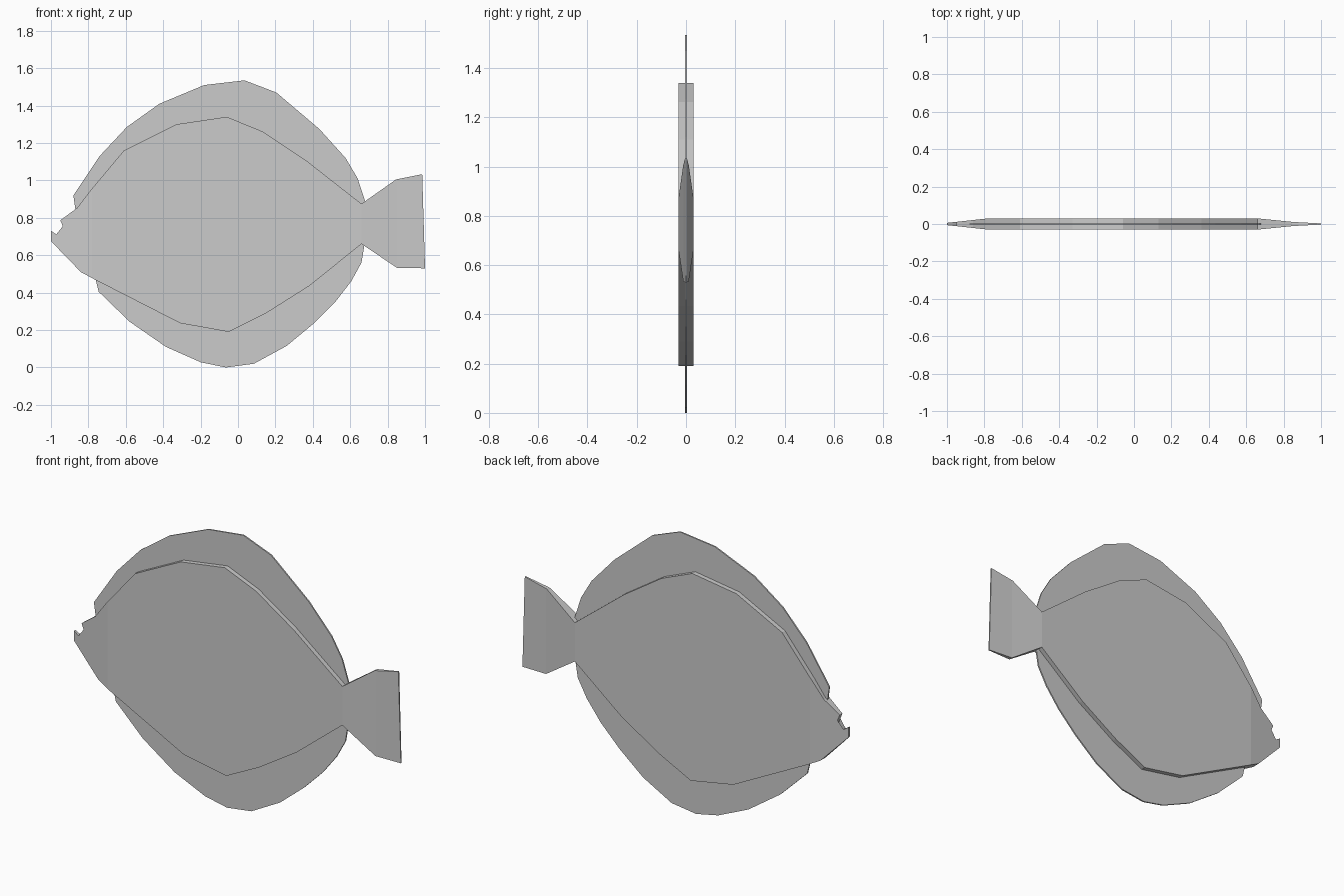
import bpy, bmesh

if "Cube" in bpy.data.objects:
    bpy.data.objects.remove(bpy.data.objects["Cube"])

# half thickness along the length: full body, tapering to jaw and tail edge
TAPER = [(-1.0, 0.006), (-0.78, 0.03), (0.66, 0.03), (0.85, 0.011), (1.0, 0.003)]


def body_half(x):
    for (x0, h0), (x1, h1) in zip(TAPER, TAPER[1:]):
        if x <= x1:
            return h0 + (h1 - h0) * (x - x0) / (x1 - x0)
    return TAPER[-1][1]


def plate(name, outline, half, cuts=()):
    """Solid from an x-z outline with half thickness half(x)."""
    bm = bmesh.new()
    bm.faces.new([bm.verts.new((x, 0, z)) for x, z in outline])
    bmesh.ops.triangulate(bm, faces=bm.faces[:])
    for c in cuts:
        bmesh.ops.bisect_plane(bm, geom=bm.verts[:] + bm.edges[:] + bm.faces[:],
                               plane_co=(c, 0, 0), plane_no=(1, 0, 0), dist=1e-5)
    front = bm.verts[:]
    ext = bmesh.ops.extrude_face_region(bm, geom=bm.faces[:], use_keep_orig=True)
    back = [v for v in ext["geom"] if isinstance(v, bmesh.types.BMVert)]
    for verts, sign in ((front, -1), (back, 1)):
        for v in verts:
            v.co.y = sign * half(v.co.x)
    bmesh.ops.recalc_face_normals(bm, faces=bm.faces[:])
    mesh = bpy.data.meshes.new(name)
    bm.to_mesh(mesh)
    bm.free()
    obj = bpy.data.objects.new(name, mesh)
    bpy.context.collection.objects.link(obj)
    return obj


# body with open mouth and tail fin
belly = [(-0.84, 0.51), (-0.76, 0.467), (-0.31, 0.237), (-0.05, 0.19), (0.15, 0.29),
         (0.38, 0.435), (0.66, 0.66)]
tail = [(0.85, 0.533), (1.0, 0.53), (0.985, 1.033), (0.845, 1.005)]
back_line = [(0.66, 0.875), (0.36, 1.11), (0.13, 1.262), (-0.06, 1.34), (-0.33, 1.30),
             (-0.61, 1.16), (-0.79, 0.945), (-0.86, 0.853)]
mouth = [(-0.95, 0.787), (-0.90, 0.667), (-1.0, 0.73), (-1.0, 0.675)]
plate("body", belly + tail + back_line + mouth, body_half, [-0.78, 0.66, 0.85])


def fin_half(x):
    return 0.004


# top fin, its root tucked just inside the back
top_edge = [(-0.87, 0.85), (-0.88, 0.92), (-0.74, 1.13), (-0.595, 1.285), (-0.42, 1.41),
            (-0.18, 1.51), (0.035, 1.535), (0.205, 1.47), (0.435, 1.275), (0.575, 1.12),
            (0.64, 1.01), (0.68, 0.887)]
top_root = [(x, z - 0.02) for x, z in back_line]
plate("top_fin", top_edge + top_root, fin_half)

# bottom fin, its root tucked just inside the belly
bottom_edge = [(-0.76, 0.465), (-0.745, 0.405), (-0.58, 0.245), (-0.385, 0.11), (-0.2, 0.028),
               (-0.065, 0.0), (0.085, 0.02), (0.26, 0.115), (0.405, 0.235), (0.52, 0.35),
               (0.605, 0.46), (0.66, 0.56), (0.675, 0.65)]
bottom_root = [(x, z + 0.02) for x, z in reversed(belly[1:])]
plate("bottom_fin", bottom_edge + bottom_root, fin_half)
